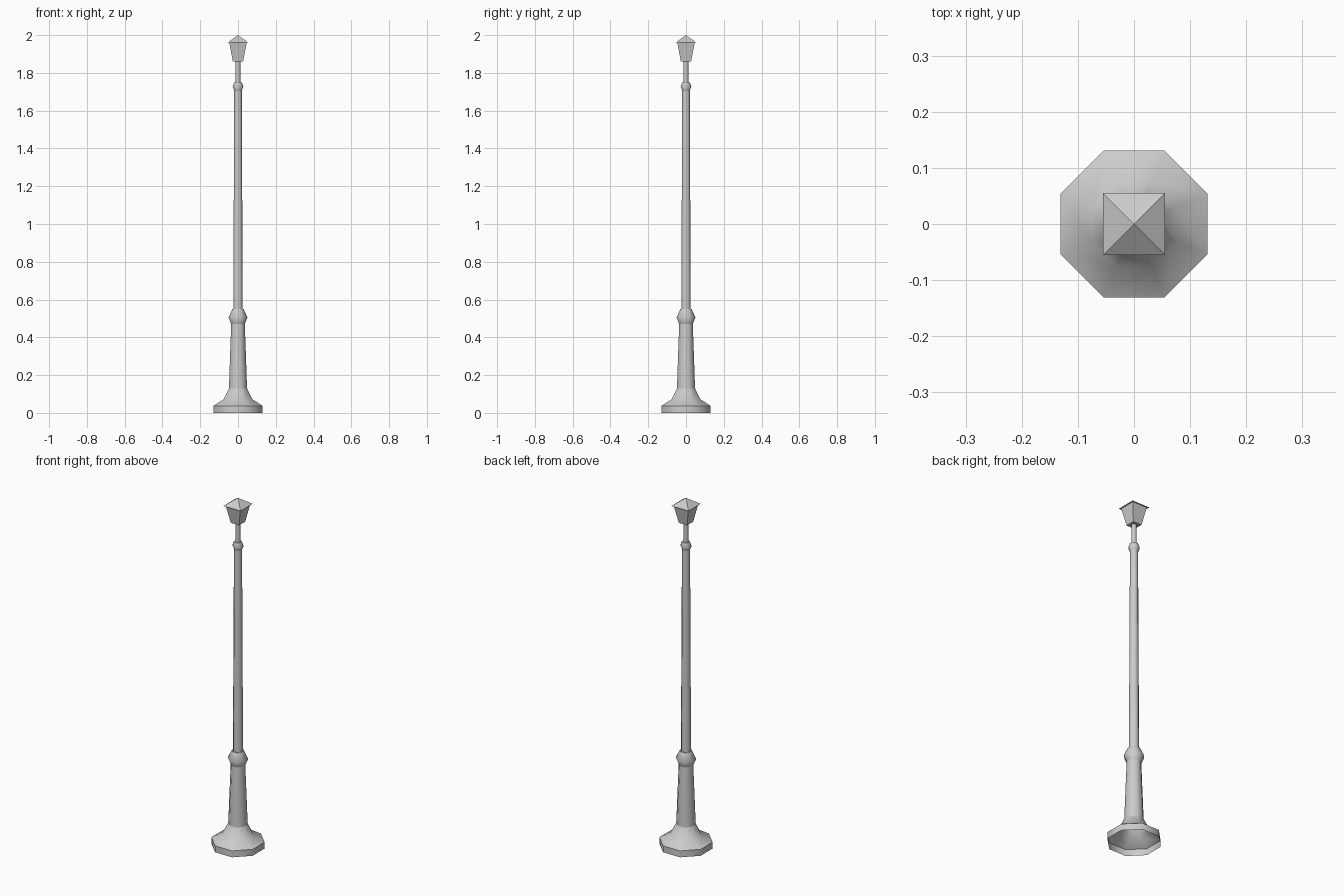
import bpy, bmesh, math

if "Cube" in bpy.data.objects:
    bpy.data.objects.remove(bpy.data.objects["Cube"])


def lathe(name, profile, sides, smooth=True, cap_top=False, cap_bottom=False):
    """Stack polygon rings; profile holds (flat-side half width, z)."""
    bm = bmesh.new()
    rings = []
    for half, z in profile:
        r = half / math.cos(math.pi / sides)
        rings.append([bm.verts.new((r * math.cos(2 * math.pi * (i + 0.5) / sides),
                                    r * math.sin(2 * math.pi * (i + 0.5) / sides), z))
                      for i in range(sides)])
    for a, b in zip(rings, rings[1:]):
        for i in range(sides):
            j = (i + 1) % sides
            bm.faces.new((a[i], a[j], b[j], b[i]))
    if cap_top:
        bm.faces.new(rings[-1])
    if cap_bottom:
        bm.faces.new(rings[0][::-1])
    bmesh.ops.remove_doubles(bm, verts=bm.verts, dist=1e-5)
    mesh = bpy.data.meshes.new(name)
    bm.to_mesh(mesh)
    bm.free()
    ob = bpy.data.objects.new(name, mesh)
    bpy.context.collection.objects.link(ob)
    if smooth:
        bpy.ops.object.select_all(action='DESELECT')
        ob.select_set(True)
        bpy.context.view_layer.objects.active = ob
        bpy.ops.object.shade_smooth_by_angle(angle=math.radians(50))
    return ob


# Flared foot, open underneath
lathe("foot", [(0.131, 0), (0.131, 0.037), (0.075, 0.073), (0.048, 0.13)], 8)

# Tapered lower column
lathe("lower_column", [(0.048, 0.13), (0.036, 0.47)], 8)

# Collar between lower column and pole
lathe("collar", [(0.036, 0.47), (0.050, 0.505), (0.030, 0.55), (0.024, 0.55)], 8)

# Slender main pole
lathe("pole", [(0.025, 0.545), (0.020, 1.705)], 8)

# Small knuckle at the pole top
lathe("knuckle", [(0.020, 1.705), (0.028, 1.727), (0.020, 1.75), (0.011, 1.75)], 8)

# Thin stem carrying the lantern
lathe("stem", [(0.012, 1.745), (0.012, 1.862)], 8)

# Square lantern body
lathe("lantern", [(0.027, 1.86), (0.046, 1.96)], 4, smooth=False, cap_bottom=True)

# Pyramid roof with a slight overhang
lathe("lantern_roof", [(0.045, 1.96), (0.055, 1.96), (0, 2.0)], 4, smooth=False)
